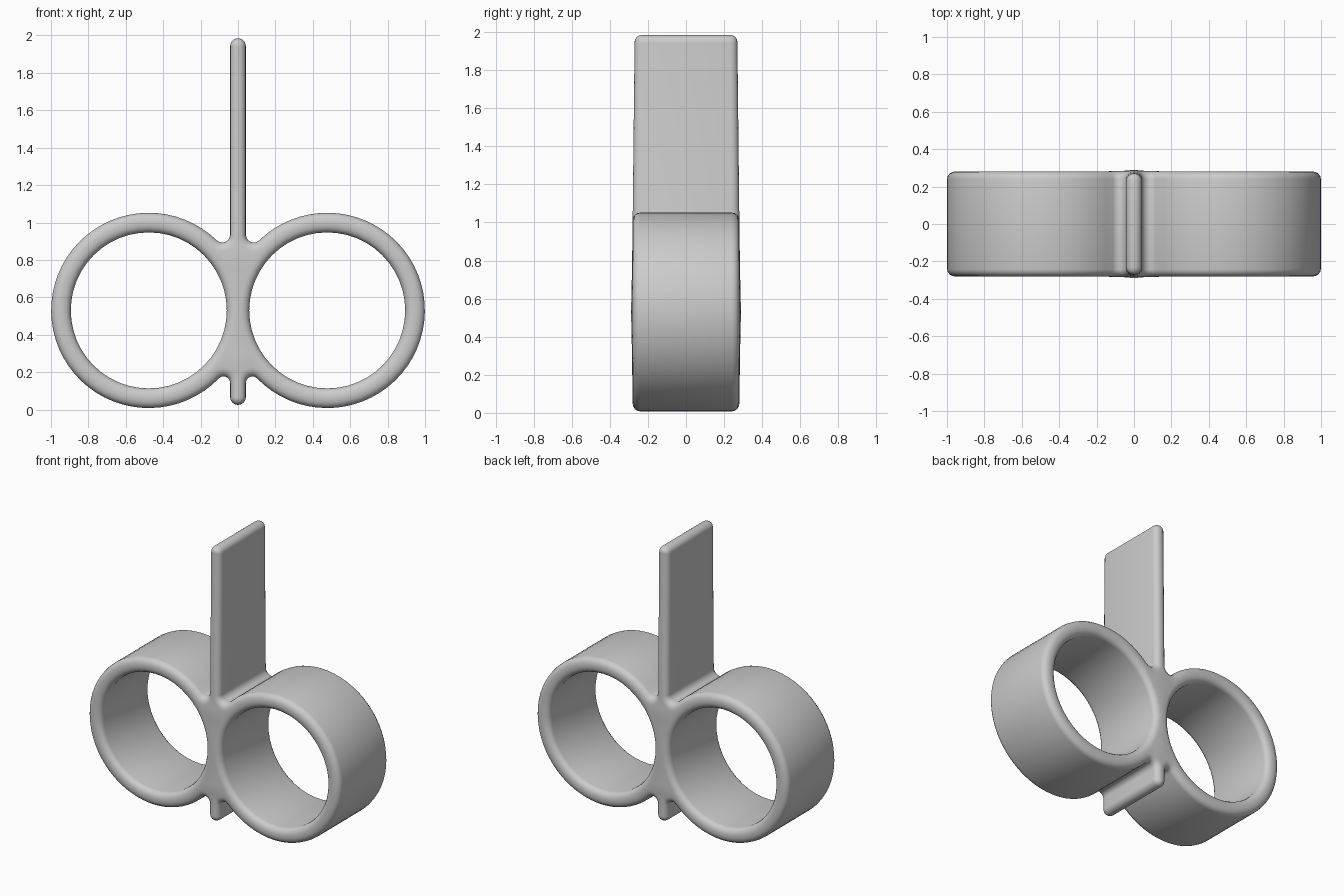
import bpy
import bmesh
from math import sin, cos, pi, atan2, sqrt

if "Cube" in bpy.data.objects:
    bpy.data.objects.remove(bpy.data.objects["Cube"])

# Main dimensions
RING_X, RING_Z = 0.477, 0.53
OUTER, INNER = 0.522, 0.417
BLADE_HALF, BLADE_TOP, TAB_BOTTOM = 0.042, 1.985, 0.025
TOP_FILLET, LOW_FILLET = 0.042, 0.035
ROUND = 0.036
RING_ROUND = 1.25          # the ring edges are rounder than the blade edges


def arc(cx, cz, r, a0, a1, n):
    return [(cx + r * cos(a0 + (a1 - a0) * i / n),
             cz + r * sin(a0 + (a1 - a0) * i / n)) for i in range(n + 1)]


def outline(d):
    """Outer silhouette, pulled inwards by d; fillets stay tangent."""
    w, ring = BLADE_HALF - d, OUTER - d * RING_ROUND

    def fillet(f, side):
        r = f + d
        x = w + r
        z = RING_Z + side * sqrt((ring + r) ** 2 - (RING_X - x) ** 2)
        return x, z, r, atan2(z - RING_Z, x - RING_X)

    x1, z1, r1, a1 = fillet(TOP_FILLET, 1)
    x2, z2, r2, a2 = fillet(LOW_FILLET, -1)
    half = arc(0, BLADE_TOP - BLADE_HALF, w, pi / 2, 0, 6)
    half += arc(x1, z1, r1, pi, a1 + pi, 6)
    half += arc(RING_X, RING_Z, ring, a1, a2, 48)[1:-1]
    half += arc(x2, z2, r2, a2 + pi, pi, 6)
    half += arc(0, TAB_BOTTOM + BLADE_HALF, w, 0, -pi / 2, 6)
    return half + [(-x, z) for x, z in half[-2:0:-1]]


def hole(side, d):
    r = INNER + d * RING_ROUND
    # keep the hole the same width where the two rings meet
    return [(side * x, z) for x, z in
            arc(RING_X, RING_Z, r, 0, 2 * pi, 48)[:-1]]


def half_depth(x, z):
    """The blade is a little narrower than the rings, the web a little wider."""
    if z > RING_Z + OUTER:
        return 0.27
    web = max(0, 1 - abs(x) / 0.3) * max(0, 1 - abs(z - RING_Z) / 0.4)
    return 0.281 + 0.008 * web


# Rounded edge section: (inset, distance in from the face), front to back
steps = [i * pi / 8 for i in range(5)]
front = [(ROUND * (1 - sin(a)), ROUND * 1.1 * (1 - cos(a)), -1) for a in steps]
section = [(d, t, s) for d, t, s in
           [(ROUND * (1 - sin(a)), ROUND * 1.1 * (1 - cos(a)), -1) for a in steps]]
section += [(d, t, 1) for d, t, s in reversed(front)]

bm = bmesh.new()
cap_edges = ([], [])
for loop in (outline, lambda d: hole(1, d), lambda d: hole(-1, d)):
    rows = [[bm.verts.new((x, s * (half_depth(x, z) - t), z))
             for x, z in loop(d)] for d, t, s in section]
    n = len(rows[0])
    for a, b in zip(rows, rows[1:]):
        for i in range(n):
            j = (i + 1) % n
            bm.faces.new((a[i], a[j], b[j], b[i]))
    for edges, row in zip(cap_edges, (rows[0], rows[-1])):
        edges += [bm.edges.get((row[i], row[(i + 1) % n])) for i in range(n)]

# Front and back faces between the silhouette and the two holes
for edges, y in zip(cap_edges, (-1, 1)):
    bmesh.ops.triangle_fill(bm, use_beauty=True, use_dissolve=False,
                            edges=edges, normal=(0, y, 0))
bmesh.ops.recalc_face_normals(bm, faces=bm.faces)

mesh = bpy.data.meshes.new("double_ring_blade")
bm.to_mesh(mesh)
bm.free()
body = bpy.data.objects.new("double_ring_blade", mesh)
bpy.context.collection.objects.link(body)

# Plain grey material
grey = bpy.data.materials.new("plain_grey")
grey.use_nodes = True
colour = (0.6, 0.6, 0.6, 1)
grey.diffuse_color = colour
grey.node_tree.nodes["Principled BSDF"].inputs["Base Color"].default_value = colour
mesh.materials.append(grey)

bpy.ops.object.select_all(action="DESELECT")
body.select_set(True)
bpy.context.view_layer.objects.active = body
bpy.ops.object.shade_smooth_by_angle(angle=0.7)
